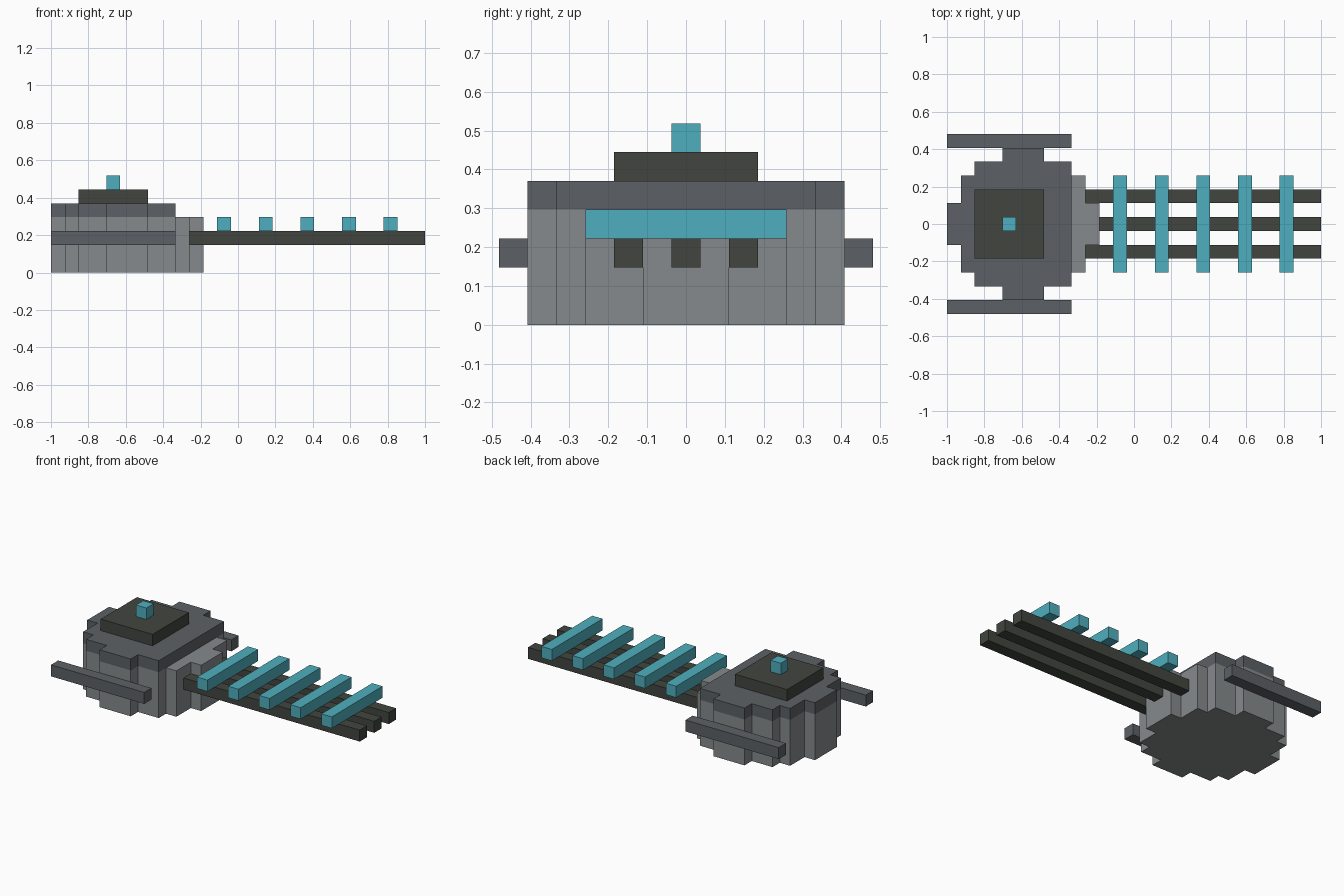
import bpy, bmesh

old = bpy.data.objects.get("Cube")
if old:
    bpy.data.objects.remove(old, do_unlink=True)

U = 2 / 27  # one block; the model is 27 blocks long


def linear(c):
    c /= 255
    return c / 12.92 if c <= 0.04045 else ((c + 0.055) / 1.055) ** 2.4


def material(name, r, g, b):
    m = bpy.data.materials.new(name)
    col = (linear(r), linear(g), linear(b), 1)
    m.diffuse_color = col
    m.use_nodes = True
    m.node_tree.nodes["Principled BSDF"].inputs["Base Color"].default_value = col
    return m


stone = material("light_grey", 133, 138, 140)
slate = material("slate_grey", 92, 97, 102)
dark = material("dark_olive", 65, 69, 62)
teal = material("teal", 79, 175, 191)


def prism(name, outline, z0, z1, mat):
    """Extrude an outline upward; block units, x counted from the left end."""
    bm = bmesh.new()
    face = bm.faces.new([bm.verts.new(((x * U) - 1, y * U, z0 * U)) for x, y in outline])
    top = bmesh.ops.extrude_face_region(bm, geom=[face])["geom"]
    bmesh.ops.translate(bm, vec=(0, 0, (z1 - z0) * U),
                        verts=[v for v in top if isinstance(v, bmesh.types.BMVert)])
    bmesh.ops.recalc_face_normals(bm, faces=bm.faces)
    mesh = bpy.data.meshes.new(name)
    bm.to_mesh(mesh)
    bm.free()
    mesh.materials.append(mat)
    obj = bpy.data.objects.new(name, mesh)
    bpy.context.collection.objects.link(obj)
    return obj


def box(name, x0, x1, y0, y1, z0, z1, mat):
    return prism(name, [(x0, y0), (x1, y0), (x1, y1), (x0, y1)], z0, z1, mat)


def stepped(steps):
    """Symmetric stepped outline from (start x, end x, half width) runs."""
    side = [(x, w) for x0, x1, w in steps for x in (x0, x1)]
    return [(x, -w) for x, w in side] + [(x, w) for x, w in reversed(side)]


# Stepped round body, with the lid stopping two blocks short at the rail end
steps = [(0, 1, 1.5), (1, 2, 3.5), (2, 4, 4.5), (4, 7, 5.5),
         (7, 9, 4.5), (9, 10, 3.5), (10, 11, 1.5)]
prism("body", stepped(steps), 0, 4, stone)
prism("lid", stepped(steps[:5]), 4, 5, slate)

# Raised hatch and knob
box("hatch", 2, 7, -2.5, 2.5, 5, 6, dark)
box("knob", 4, 5, -0.5, 0.5, 6, 7, teal)

# Side bars
for name, y in (("right_bar", -6), ("left_bar", 6)):
    box(name, 0, 9, y - 0.5, y + 0.5, 2, 3, slate)

# Three long rails
for name, x0, y in (("right_rail", 10, -2), ("middle_rail", 11, 0), ("left_rail", 10, 2)):
    box(name, x0, 27, y - 0.5, y + 0.5, 2, 3, dark)

# Cross slats on the rails
for i in range(5):
    x = 12 + 3 * i
    box(f"slat_{i + 1}", x, x + 1, -3.5, 3.5, 3, 4, teal)
